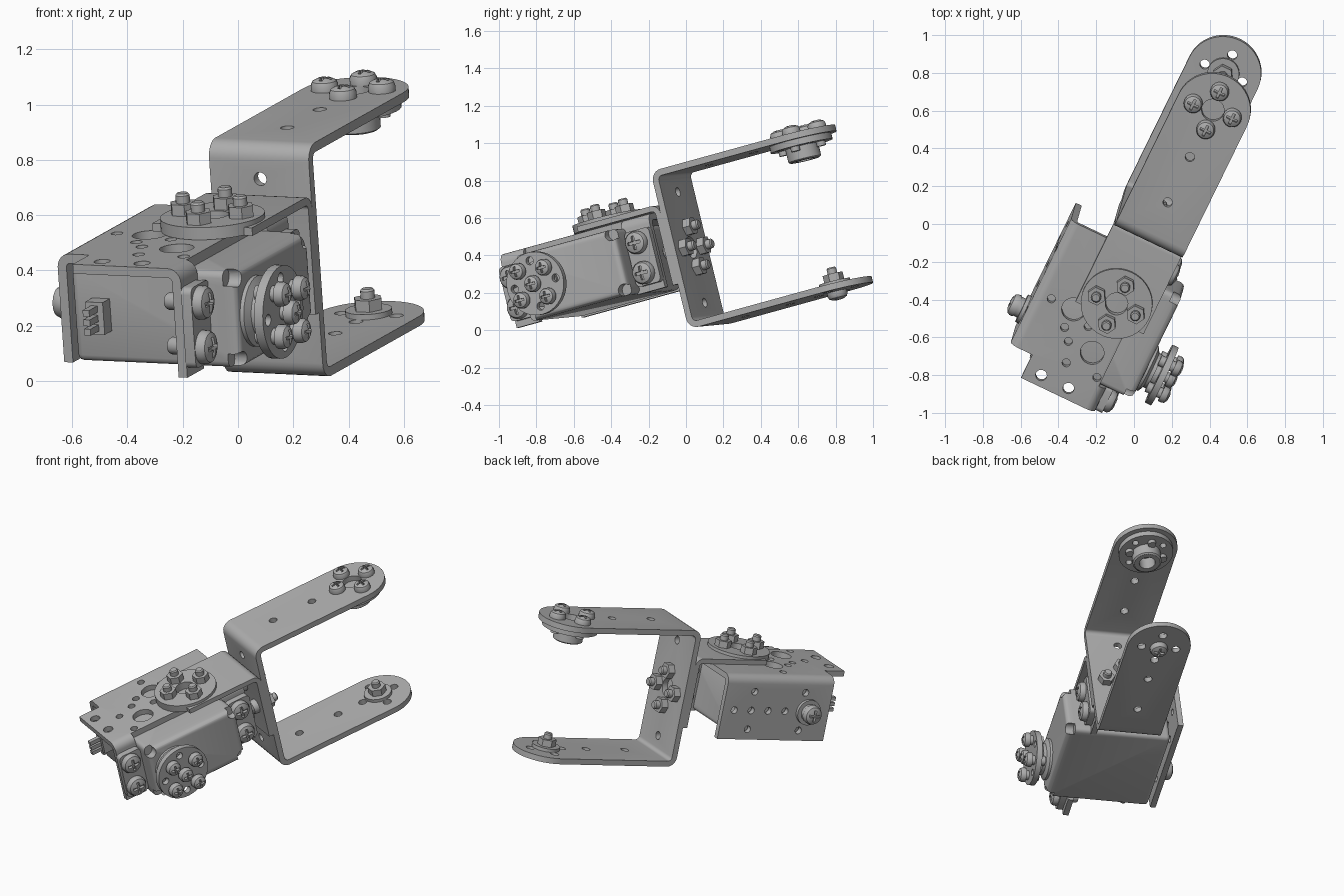
import bpy, bmesh, math
from mathutils import Vector, Matrix

if "Cube" in bpy.data.objects:
    bpy.data.objects.remove(bpy.data.objects["Cube"])

# One plain metal colour
metal = bpy.data.materials.new("grey_metal")
metal.use_nodes = True
GREY = (0.42, 0.42, 0.42, 1)
metal.diffuse_color = GREY
metal.node_tree.nodes["Principled BSDF"].inputs["Base Color"].default_value = GREY

# Tilted frame: X across the bracket, Y along its arms, Z along its web
u = Vector((0.427, 0.872, 0.24)).normalized()
v = u.cross(Vector((-0.07, -0.24, 0.97))).normalized()
w = v.cross(u)
FRAME = Matrix((v, u, w)).transposed().to_4x4()
FRAME.translation = (0.13, 0.10, 0.013)
T = 0.035
parts = []


def place(axis, a, b, h):
    return {"X": (h, a, b), "Y": (a, h, b), "Z": (a, b, h)}[axis]


def circle(a, b, r, n=24, turn=0.0):
    return [(a + r * math.cos(turn + math.tau * i / n),
             b + r * math.sin(turn + math.tau * i / n)) for i in range(n)]


def rect(a0, a1, b0, b1):
    return [(a0, b0), (a1, b0), (a1, b1), (a0, b1)]


def rounded(a0, a1, b0, b1, r):
    pts = []
    corners = [(a1 - r, b1 - r), (a0 + r, b1 - r), (a0 + r, b0 + r), (a1 - r, b0 + r)]
    for k, (a, b) in enumerate(corners):
        for i in range(6):
            t = math.pi / 2 * (k + i / 5)
            pts.append((a + r * math.cos(t), b + r * math.sin(t)))
    return pts


def loft(bm, axis, rings):
    """Join rings of (outline, height) and cap both ends."""
    loops = [[bm.verts.new(place(axis, a, b, h)) for a, b in pts] for pts, h in rings]
    n = len(loops[0])
    for lo, hi in zip(loops, loops[1:]):
        for i in range(n):
            bm.faces.new((lo[i], lo[(i + 1) % n], hi[(i + 1) % n], hi[i]))
    bm.faces.new(loops[0])
    bm.faces.new(loops[-1])


def build(name, solids, helper=False):
    bm = bmesh.new()
    for axis, rings in solids:
        loft(bm, axis, rings)
    bmesh.ops.recalc_face_normals(bm, faces=bm.faces)
    mesh = bpy.data.meshes.new(name)
    bm.to_mesh(mesh)
    bm.free()
    ob = bpy.data.objects.new(name, mesh)
    bpy.context.scene.collection.objects.link(ob)
    ob.matrix_world = FRAME
    ob.hide_render = helper
    if not helper:
        mesh.materials.append(metal)
        parts.append(ob)
    return ob


def prism(axis, pts, h0, h1):
    return (axis, [(pts, h0), (pts, h1)])


def apply(ob, mod):
    bpy.context.view_layer.objects.active = ob
    bpy.ops.object.modifier_apply(modifier=mod.name)


def cut(ob, solids, mode="DIFFERENCE"):
    tool = build("cutter", solids, helper=True)
    mod = ob.modifiers.new("cut", "BOOLEAN")
    mod.operation, mod.object, mod.solver = mode, tool, "EXACT"
    apply(ob, mod)
    bpy.data.objects.remove(tool)


def bent(path, radius, t=T):
    """Sheet profile with rounded bends, thickness on the inner side."""
    p = [Vector(q) for q in path]
    d = [(b - a).normalized() for a, b in zip(p, p[1:])]
    outer, inner = [p[0]], [p[0] + d[1] * t]
    for k in range(1, len(p) - 1):
        c = p[k] + (d[k] - d[k - 1]) * radius
        for i in range(7):
            s = math.pi / 2 * i / 6
            n = -d[k] * math.cos(s) + d[k - 1] * math.sin(s)
            outer.append(c + n * radius)
            inner.append(c + n * (radius - t))
    outer.append(p[-1])
    inner.append(p[-1] - d[-2] * t)
    return [tuple(q) for q in outer + inner[::-1]]


def turned(name, axis, a, b, h, sign, profile, n=28):
    rings = [(circle(a, b, r, n), h + sign * z) for r, z in profile]
    return build(name, [(axis, rings)])


def ring4(a, b, r, turn=0.0):
    return circle(a, b, r, 4, turn)


def screw_head(name, axis, a, b, h, sign, r=0.05):
    ob = turned(name, axis, a, b, h, sign,
                [(r, 0), (r, 0.02), (0.88 * r, 0.034), (0.5 * r, 0.044), (0.1 * r, 0.047)], 20)
    k, s = 0.6 * r, 0.13 * r
    plus = [(s, s), (s, k), (-s, k), (-s, s), (-k, s), (-k, -s),
            (-s, -s), (-s, -k), (s, -k), (s, -s), (k, -s), (k, s)]
    cut(ob, [prism(axis, [(a + x, b + y) for x, y in plus], h + sign * 0.025, h + sign * 0.08)])


def nut(name, axis, a, b, h, sign, r=0.05):
    build(name, [prism(axis, circle(a, b, r, 6), h, h + sign * 0.042)])
    turned(name + "_thread", axis, a, b, h, sign, [(0.026, 0), (0.026, 0.07), (0.02, 0.077)], 16)


# U-shaped arm bracket
H, HOLE_Y = 0.87, 0.81
yoke = build("arm_bracket", [prism("X", bent([(1.02, 0), (0, 0), (0, H), (1.02, H)], 0.06), -0.2, 0.2)])
tip = [(0.2 * math.cos(math.pi * i / 28), HOLE_Y + 0.2 * math.sin(math.pi * i / 28)) for i in range(29)]
cut(yoke, [prism("Z", tip + [(-0.21, HOLE_Y), (-0.21, -0.1), (0.21, -0.1), (0.21, HOLE_Y)], -0.1, 1)], "INTERSECT")
holes = [prism("Z", circle(0, y, 0.025, 16), -0.1, 1) for y in (0.25, 0.525)]
holes += [prism("Z", circle(x, y, 0.026, 16), -0.1, 0.2) for x, y in ring4(0, HOLE_Y, 0.11)]
holes += [prism("Y", circle(0, z, 0.025, 16), -0.1, 0.1) for z in (0.13, 0.74)]
holes += [prism("Y", circle(0, 0.435, 0.06), -0.1, 0.1),
          prism("Z", circle(0, HOLE_Y, 0.06), H - 0.1, 1)]
cut(yoke, holes)

# Horn under the upper arm, with its screws
horn = turned("upper_horn", "Z", 0, HOLE_Y, H - T, -1,
              [(0.17, 0), (0.17, 0.035), (0.09, 0.035), (0.09, 0.105), (0.08, 0.112)], 40)
cut(horn, [prism("Z", circle(0, HOLE_Y, 0.05), 0.5, 0.81)]
    + [prism("Z", circle(x, y, 0.02, 12), 0.5, 1) for x, y in ring4(0, HOLE_Y, 0.125, math.pi / 4)])
for x, y in ring4(0, HOLE_Y, 0.11, 0.1):
    screw_head("upper_arm_screw", "Z", x, y, H, 1)
    turned("upper_screw_end", "Z", x, y, H - T - 0.03, -1, [(0.025, 0), (0.025, 0.03)], 16)

# Pivot bolt of the lower arm
turned("pivot_washer", "Z", 0, HOLE_Y, T, 1, [(0.085, 0), (0.085, 0.02)])
nut("pivot_nut", "Z", 0, HOLE_Y, T + 0.02, 1, 0.055)
screw_head("pivot_screw", "Z", 0, HOLE_Y, 0, -1, 0.055)

# Connecting angle plate, bolted to the web
angle = build("angle_plate", [prism("X", bent([(-0.5, 0.69), (0, 0.69), (0, 0.25)], 0.05, 0.03), -0.2, 0.2)])
cut(angle, [prism("Z", circle(0, -0.41, 0.06), 0.6, 0.8)])
for x, z in ring4(0, 0.435, 0.11):
    nut("web_nut", "Y", x, z, T, 1)
    screw_head("web_screw", "Y", x, z, -0.03, -1, 0.045)

# Disc with four nuts on the top plate
disc = turned("top_disc", "Z", 0, -0.41, 0.69, 1, [(0.19, -0.028), (0.19, 0.018)], 48)
cut(disc, [prism("Z", circle(0, -0.41, 0.06), 0.6, 0.8)])
for x, y in ring4(0, -0.41, 0.115):
    nut("top_nut", "Z", x, y, 0.708, 1)

# Folded motor mount: top plate, side plate and two flanges
mount = build("motor_mount", [prism(
    "Y", bent([(-0.41, 0.255), (-0.41, 0.66), (0.15, 0.66), (0.15, 0.255)], 0.05), -1.01, -0.1)])
cut(mount, [prism("Z", rect(-0.5, -0.28, -1.1, -0.87), 0, 1),
            prism("Z", rect(0.11, 0.3, -0.87, -0.27), 0, 1),
            prism("Z", rect(-0.5, 0.05, -0.12, 0.1), 0, 1)])
MOTOR_Y, MOTOR_Z = -0.72, 0.44
holes = [prism("Z", circle(x, y, 0.063), 0.5, 0.8) for x, y in ((0, -0.72), (-0.19, -0.55))]
holes += [prism("Z", circle(x, -0.95, 0.03, 16), 0.5, 0.8) for x in (-0.19, -0.03)]
holes += [prism("Z", circle(x, y, 0.022, 14), 0.5, 0.8) for x, y in
          ((-0.14, -0.72), (-0.1, -0.83), (0.08, -0.83), (-0.19, -0.66), (-0.32, -0.55), (-0.08, -0.6))]
holes += [prism("X", circle(-0.2 - 0.12 * i, MOTOR_Z, 0.022, 14), -0.5, -0.3) for i in range(4)]
holes += [prism("X", circle(y, z, 0.022, 14), -0.5, -0.3)
          for y in (-0.32, -0.68) for z in (MOTOR_Z - 0.12, MOTOR_Z + 0.12)]
cut(mount, holes)

# Motor body, with mounting ears and end screws
body = build("motor_body", [prism("X", rect(-0.87, -0.25, 0.26, 0.62), -0.36, 0.3)])
bev = body.modifiers.new("edge", "BEVEL")
bev.width, bev.segments = 0.025, 3
apply(body, bev)
corners = [(y, z) for y in (-0.85, -0.27) for z in (0.285, 0.595)]
cut(body, [prism("X", circle(y, z, 0.035, 16), 0.25, 0.4) for y, z in corners])
for y in (-0.95, -0.18):
    build("motor_ear", [prism("X", rounded(y - 0.065, y + 0.085, 0.29, 0.59, 0.025), 0.15, 0.19)])
    for z in (MOTOR_Z - 0.083, MOTOR_Z + 0.083):
        screw_head("ear_screw", "X", y, z, 0.19, 1, 0.062)
        turned("ear_screw_end", "X", y, z, 0.13, -1, [(0.032, 0), (0.032, 0.06), (0.026, 0.07)], 18)

# Output shaft and drive horn
turned("output_shaft", "X", MOTOR_Y, MOTOR_Z, 0.29, 1,
       [(0.13, 0), (0.13, 0.025), (0.1, 0.04), (0.1, 0.06), (0.075, 0.06), (0.075, 0.11)], 32)
horn = turned("drive_horn", "X", MOTOR_Y, MOTOR_Z, 0.375, 1, [(0.17, 0), (0.17, 0.035)], 40)
cut(horn, [prism("X", circle(y, z, 0.022, 14), 0.3, 0.5) for y, z in ring4(MOTOR_Y, MOTOR_Z, 0.125)])
for y, z in ring4(MOTOR_Y, MOTOR_Z, 0.11, math.pi / 4 - 0.1) + [(MOTOR_Y, MOTOR_Z)]:
    turned("horn_spacer", "X", y, z, 0.37, 1, [(0.03, -0.025), (0.03, 0.065)], 16)
    screw_head("horn_screw", "X", y, z, 0.43, 1, 0.045)

# Idler bearing on the opposite side
turned("idler_washer", "X", MOTOR_Y, MOTOR_Z, -0.41, -1, [(0.08, 0), (0.08, 0.02), (0.055, 0.02), (0.055, 0.05)])
screw_head("idler_screw", "X", MOTOR_Y, MOTOR_Z, -0.455, -1, 0.06)

# Cable socket with three pins
build("cable_socket", [prism("Y", rect(-0.28, -0.21, 0.38, 0.5), -0.93, -0.86)])
for z in (0.405, 0.44, 0.475):
    build("cable_pin", [prism("Y", rect(-0.258, -0.232, z - 0.012, z + 0.012), -1.0, -0.92)])

# Smooth the round surfaces and keep the edges sharp
bpy.ops.object.select_all(action="DESELECT")
for ob in parts:
    ob.select_set(True)
bpy.context.view_layer.objects.active = parts[0]
bpy.ops.object.shade_smooth_by_angle(angle=math.radians(32))
